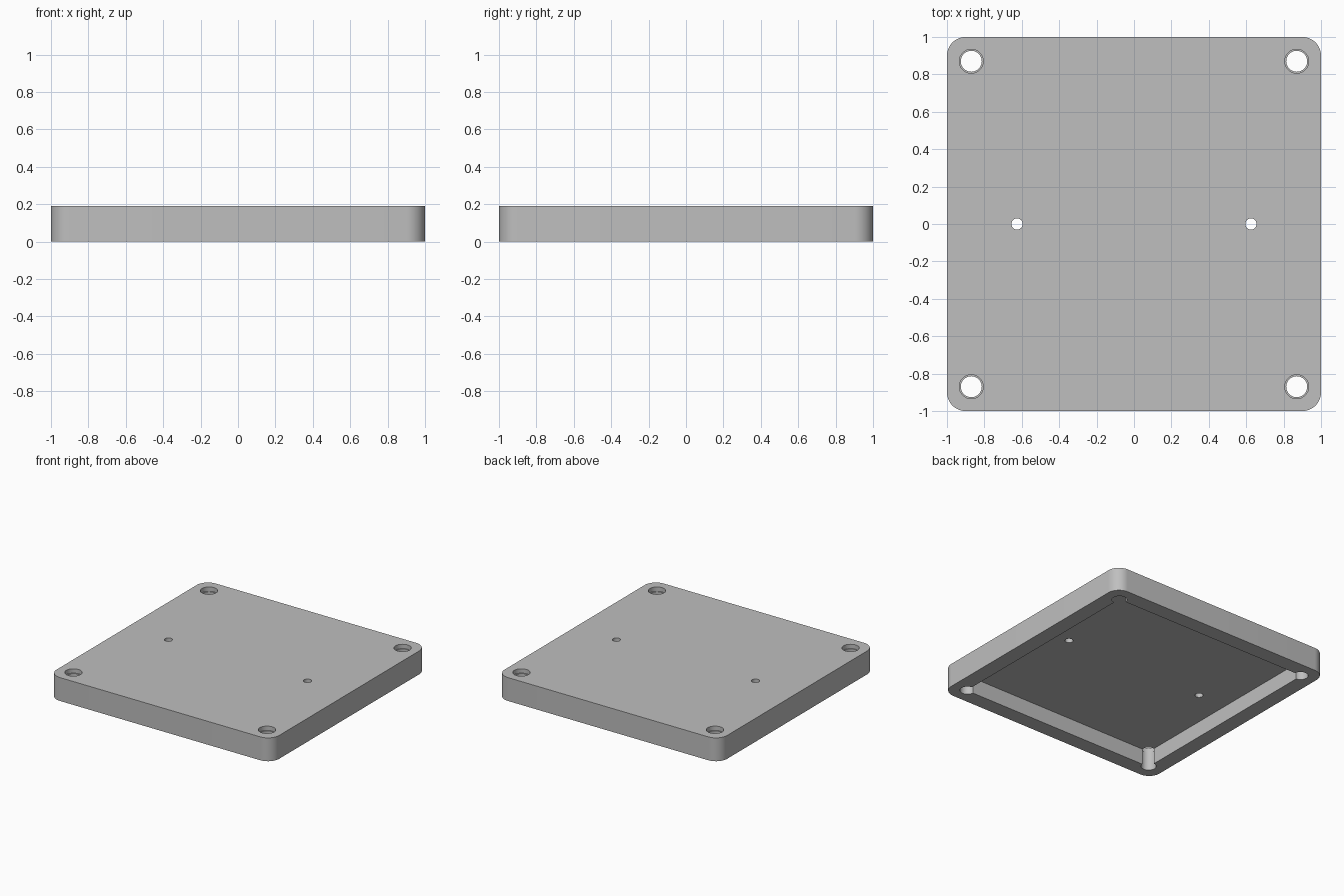
import bpy
import bmesh
from math import radians
from mathutils import Matrix

cube = bpy.data.objects.get("Cube")
if cube:
    bpy.data.objects.remove(cube, do_unlink=True)

HEIGHT = 0.19
PLATE = 0.062      # thickness of the top plate
POCKET = 0.875     # half width of the underside recess
HOLE = 0.87        # corner hole offset

grey = bpy.data.materials.new("plain grey")
grey.use_nodes = True
colour = (0.52, 0.52, 0.52, 1)
grey.diffuse_color = colour
grey.node_tree.nodes["Principled BSDF"].inputs["Base Color"].default_value = colour


def finish(name, bm):
    mesh = bpy.data.meshes.new(name)
    bm.to_mesh(mesh)
    bm.free()
    mesh.materials.append(grey)
    obj = bpy.data.objects.new(name, mesh)
    bpy.context.collection.objects.link(obj)
    return obj


def block(name, half, z0, z1, corner=0):
    bm = bmesh.new()
    size = Matrix.Diagonal((2 * half, 2 * half, z1 - z0, 1))
    bmesh.ops.create_cube(bm, size=1, matrix=Matrix.Translation((0, 0, (z0 + z1) / 2)) @ size)
    if corner:
        upright = [e for e in bm.edges if abs(e.verts[0].co.z - e.verts[1].co.z) > 0.01]
        bmesh.ops.bevel(bm, geom=upright, offset=corner, segments=12, profile=0.5, affect='EDGES')
    return finish(name, bm)


def drills(name, spots, radius, z0, z1):
    bm = bmesh.new()
    for x, y in spots:
        bmesh.ops.create_cone(bm, cap_ends=True, segments=48, radius1=radius, radius2=radius,
                              depth=z1 - z0, matrix=Matrix.Translation((x, y, (z0 + z1) / 2)))
    return finish(name, bm)


# Rounded square cover
cover = block("cover_plate", 1, 0, HEIGHT, corner=0.1)

# Underside recess, corner screw holes with shallow seats, and two small holes
corners = [(x, y) for x in (-HOLE, HOLE) for y in (-HOLE, HOLE)]
cutters = [
    block("recess_cutter", POCKET, -0.1, HEIGHT - PLATE),
    drills("screw_hole_cutter", corners, 0.056, -0.2, 0.3),
    drills("screw_seat_cutter", corners, 0.064, HEIGHT - 0.035, 0.35),
    drills("small_hole_cutter", [(-0.625, 0), (0.625, 0)], 0.03, -0.25, 0.4),
]
for cutter in cutters:
    cut = cover.modifiers.new(cutter.name, 'BOOLEAN')
    cut.operation = 'DIFFERENCE'
    cut.solver = 'EXACT'
    cut.object = cutter

# Apply the cuts, drop the cutters and smooth the rounded walls
bpy.ops.object.select_all(action='DESELECT')
cover.select_set(True)
bpy.context.view_layer.objects.active = cover
for cutter in cutters:
    bpy.ops.object.modifier_apply(modifier=cutter.name)
    bpy.data.objects.remove(cutter, do_unlink=True)
bpy.ops.object.shade_smooth_by_angle(angle=radians(30))
